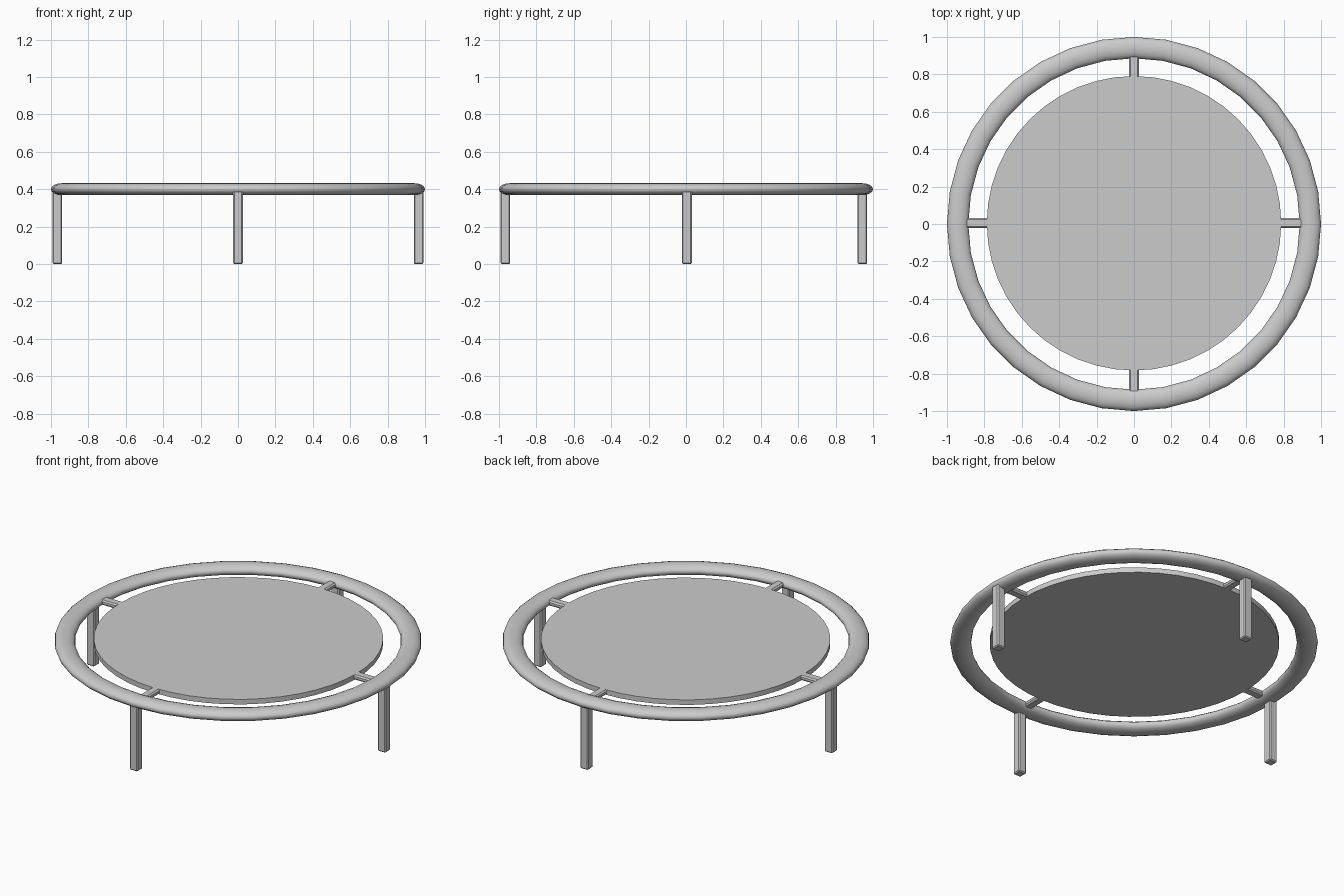
import bpy, math
from mathutils import Matrix

if "Cube" in bpy.data.objects:
    bpy.data.objects.remove(bpy.data.objects["Cube"])


def make_mesh(name, verts, faces):
    mesh = bpy.data.meshes.new(name)
    mesh.from_pydata(verts, [], faces)
    obj = bpy.data.objects.new(name, mesh)
    bpy.context.collection.objects.link(obj)
    return obj


def smooth(obj, angle):
    bpy.ops.object.select_all(action='DESELECT')
    obj.select_set(True)
    bpy.context.view_layer.objects.active = obj
    bpy.ops.object.shade_smooth_by_angle(angle=math.radians(angle))


def bar(name, center, size, bevel):
    # Box with lightly chamfered edges
    bpy.ops.mesh.primitive_cube_add(size=1, location=center)
    obj = bpy.context.object
    obj.name = name
    obj.data.transform(Matrix.Diagonal((*size, 1)))
    mod = obj.modifiers.new("edge_chamfer", 'BEVEL')
    mod.width = bevel
    mod.segments = 1
    return obj


# Outer frame ring with a flattened oval section
bpy.ops.mesh.primitive_torus_add(major_radius=0.943, minor_radius=0.057,
                                 major_segments=36, minor_segments=16,
                                 location=(0, 0, 0.4))
ring = bpy.context.object
ring.name = "frame_ring"
ring.data.transform(Matrix.Diagonal((1, 1, 0.56, 1)))
smooth(ring, 40)

# Jumping mat
bpy.ops.mesh.primitive_cylinder_add(vertices=48, radius=0.787, depth=0.03,
                                    location=(0, 0.004, 0.4))
mat = bpy.context.object
mat.name = "mat"
smooth(mat, 30)

# Four legs and the short arms joining the mat to the ring
for side, x, y in (("right", 0.966, 0.005), ("back", 0, 0.943),
                   ("left", -0.966, 0.005), ("front", 0, -0.966)):
    bar(side + "_leg", (x, y, 0.195), (0.052, 0.052, 0.39), 0.006)
    if x:
        bar(side + "_arm", (math.copysign(0.845, x), 0.005, 0.4), (0.17, 0.054, 0.03), 0.008)
    else:
        bar(side + "_arm", (0, math.copysign(0.845, y), 0.4), (0.052, 0.17, 0.03), 0.008)
